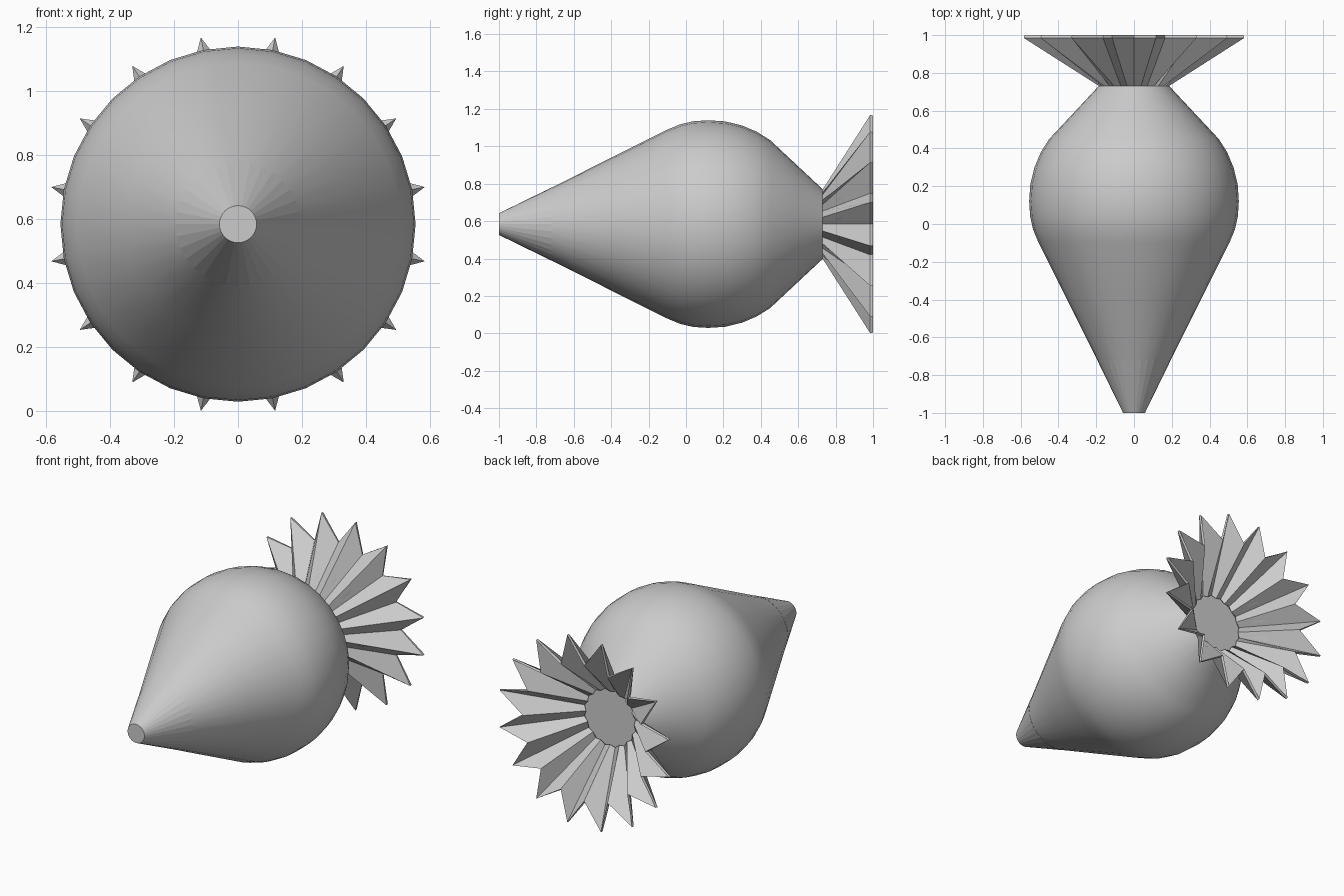
import bpy, bmesh, math

if "Cube" in bpy.data.objects:
    bpy.data.objects.remove(bpy.data.objects["Cube"])

SEG = 32          # sides around the long (y) axis
CZ = 0.584        # height of the long axis


def lathe(name, rings, cap_start=False, cap_end=False, closed=False, smooth=None):
    """Skin rings of (y, radius at even steps, radius at odd steps) around y."""
    bm = bmesh.new()
    loops = []
    for y, even, odd in rings:
        loop = []
        for i in range(SEG):
            a = 2 * math.pi * i / SEG
            r = odd if i % 2 else even
            loop.append(bm.verts.new((r * math.sin(a), y, CZ + r * math.cos(a))))
        loops.append(loop)
    pairs = list(zip(loops, loops[1:]))
    if closed:
        pairs.append((loops[-1], loops[0]))
    for a, b in pairs:
        for i in range(SEG):
            j = (i + 1) % SEG
            bm.faces.new((a[i], a[j], b[j], b[i]))
    if cap_start:
        bm.faces.new(loops[0])
    if cap_end:
        bm.faces.new(loops[-1])
    bmesh.ops.recalc_face_normals(bm, faces=bm.faces)
    me = bpy.data.meshes.new(name)
    bm.to_mesh(me)
    bm.free()
    ob = bpy.data.objects.new(name, me)
    bpy.context.collection.objects.link(ob)
    if smooth:
        bpy.ops.object.select_all(action='DESELECT')
        ob.select_set(True)
        bpy.context.view_layer.objects.active = ob
        bpy.ops.object.shade_smooth_by_angle(angle=math.radians(smooth))
    return ob


# Full rounded bag body, closed at the neck
profile = [(-0.72, 0.194), (-0.4, 0.355), (-0.1, 0.505), (-0.03, 0.534),
           (0.04, 0.55), (0.12, 0.555), (0.21, 0.549), (0.3, 0.527),
           (0.38, 0.493), (0.45, 0.449), (0.59, 0.318), (0.73, 0.187)]
lathe("bag_body", [(y, r, r) for y, r in profile],
      cap_start=True, cap_end=True, smooth=40)

# Faceted conical nozzle
lathe("nozzle", [(-1.0, 0.058, 0.058), (-0.72, 0.195, 0.195)],
      cap_start=True, cap_end=True)

# Thin pleated frill flaring into sixteen points
lathe("pleated_frill", [(0.73, 0.182, 0.188), (0.985, 0.43, 0.595),
                        (1.0, 0.42, 0.592), (0.745, 0.165, 0.178)],
      closed=True, smooth=50)
